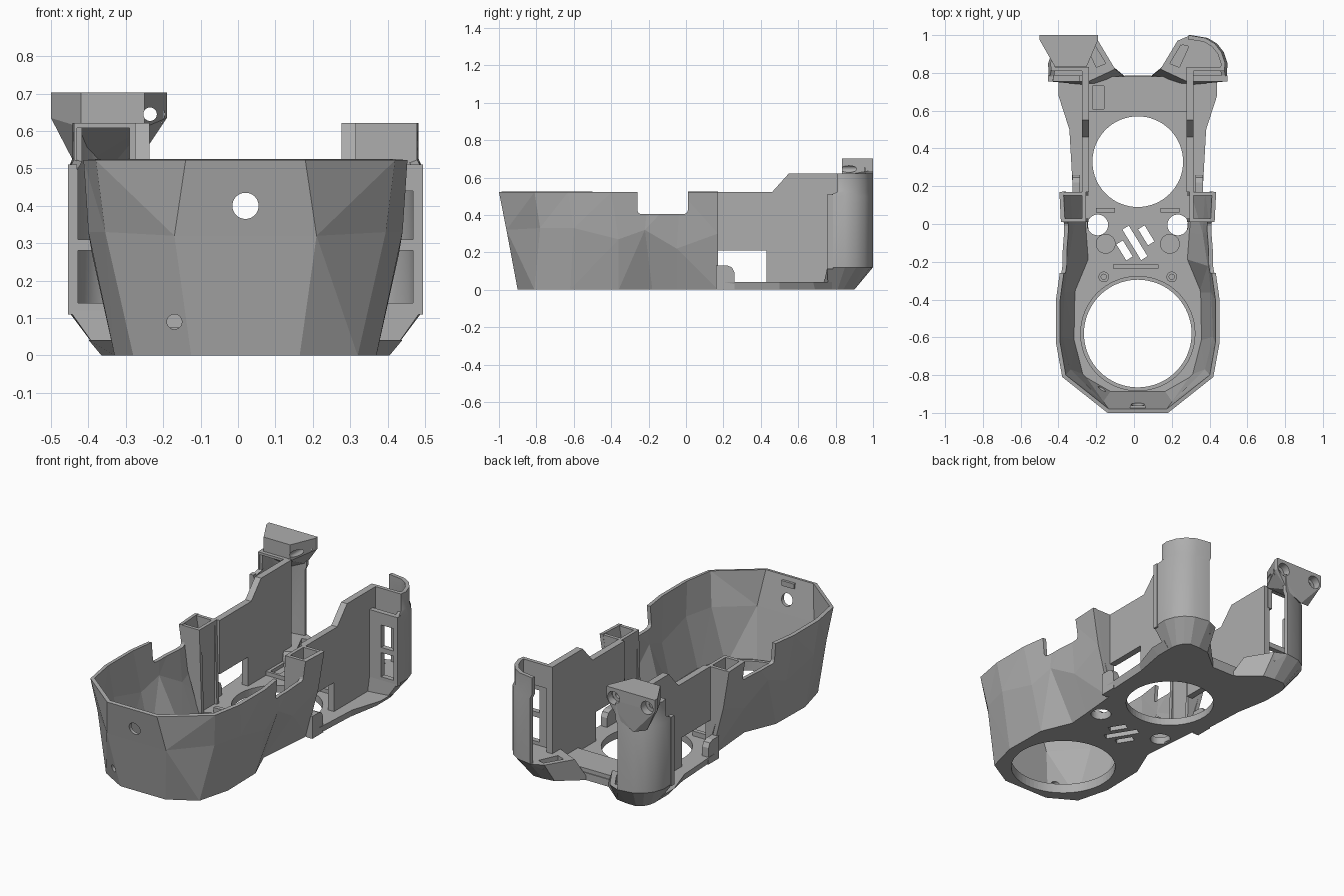
import bpy, bmesh, math
from mathutils import Matrix

if "Cube" in bpy.data.objects:
    bpy.data.objects.remove(bpy.data.objects["Cube"])

CX = 0.02  # symmetry plane of the housing
grey = bpy.data.materials.new("plain grey")
grey.use_nodes = True
GREY = (0.42, 0.42, 0.42, 1)
grey.diffuse_color = GREY
grey.node_tree.nodes["Principled BSDF"].inputs["Base Color"].default_value = GREY


def finish(name, bm):
    bmesh.ops.recalc_face_normals(bm, faces=bm.faces)
    me = bpy.data.meshes.new(name)
    bm.to_mesh(me)
    bm.free()
    ob = bpy.data.objects.new(name, me)
    me.materials.append(grey)
    bpy.context.collection.objects.link(ob)
    return ob


def select(ob):
    bpy.ops.object.select_all(action="DESELECT")
    ob.select_set(True)
    bpy.context.view_layer.objects.active = ob


def apply(ob, kind, **settings):
    mod = ob.modifiers.new(kind.lower(), kind)
    for key, value in settings.items():
        setattr(mod, key, value)
    select(ob)
    bpy.ops.object.modifier_apply(modifier=mod.name)


def smooth(ob, degrees):
    select(ob)
    bpy.ops.object.shade_smooth_by_angle(angle=math.radians(degrees))


def cut(ob, cutters):
    for c in cutters:
        c.hide_render = True
        apply(ob, "BOOLEAN", object=c, operation="DIFFERENCE", solver="EXACT")
        bpy.data.objects.remove(c)


def loft(name, rings, closed=True):
    """Skin rings of 3D points; closed rings get end caps."""
    bm = bmesh.new()
    rows = [[bm.verts.new(p) for p in r] for r in rings]
    n = len(rows[0])
    for a, b in zip(rows, rows[1:]):
        for i in range(n if closed else n - 1):
            j = (i + 1) % n
            bm.faces.new((a[i], a[j], b[j], b[i]))
    if closed:
        bm.faces.new(rows[0])
        bm.faces.new(rows[-1])
    return finish(name, bm)


def box(name, x, y, z):
    corners = [(x[0], y[0]), (x[1], y[0]), (x[1], y[1]), (x[0], y[1])]
    return loft(name, [[(a, b, h) for a, b in corners] for h in z])


def rod(name, x, y, z, r, depth, axis="Z"):
    bm = bmesh.new()
    bmesh.ops.create_cone(bm, cap_ends=True, segments=64, radius1=r, radius2=r, depth=depth)
    if axis == "Y":
        bmesh.ops.rotate(bm, verts=bm.verts, matrix=Matrix.Rotation(-math.pi / 2, 3, "X"))
    bmesh.ops.translate(bm, verts=bm.verts, vec=(x, y, z))
    return finish(name, bm)


def whole(half, heights):
    """Half outline (offset, y) mirrored into a full outline at the given heights."""
    pts = [(d, y, z) for (d, y), z in zip(half, heights)]
    return [(CX + d, y, z) for d, y, z in reversed(pts)] + [(CX - d, y, z) for d, y, z in pts]


# Front bowl: faceted open shell, pinched at the waist below a zigzag crease
low = [(.145, -.9), (.30, -.81), (.35, -.62), (.345, -.36), (.27, -.18), (.28, -.05), (.30, .17)]
mid = [(.19, -.96), (.375, -.78), (.42, -.6), (.41, -.36), (.392, -.22), (.365, -.05), (.378, .17)]
top = [(.16, -1), (.40, -.81), (.433, -.63), (.433, -.40), (.405, -.2), (.405, -.03), (.415, .17)]
crease = [.32, .33, .33, .27, .32, .22, .3]
flat = [0] * 12
bowl = loft("bowl_shell", [whole(low, flat), whole(mid, crease), whole(top, [.522] * 7)], False)
apply(bowl, "TRIANGULATE")
apply(bowl, "SOLIDIFY", thickness=.022, offset=-1)
notch = box("notch_cutter", (-1, 1), (-.26, .01), (.405, .7))
apply(notch, "BEVEL", width=.02, segments=3)
cut(bowl, [notch, rod("cutter", CX, -1, .4, .035, .3, "Y"),
           rod("cutter", -.17, -.9, .09, .02, .16, "Y")])

# Base plate with two large openings, screw holes and diagonal vents
rear_low = [(.335, .2), (.35, .5), (.385, .69), (.385, .78), (.06, .785)]
rear_top = [(.345, .2), (.362, .5), (.42, .68), (.42, .78), (.06, .785)]
base = loft("base_plate", [whole(low + rear_low, flat), whole(low + rear_top, [.042] * 12)])
holes = [rod("cutter", CX, -.58, 0, .285, .4), rod("cutter", CX, .33, 0, .24, .4)]
for s in (-1, 1):
    holes.append(rod("cutter", CX + s * .212, -.005, 0, .055, .4))
for x, y, length in ((-.05, -.14, .1), (.005, -.1, .19), (.065, -.06, .1)):
    vent = box("cutter", (-.02, .02), (-length / 2, length / 2), (-.1, .2))
    vent.data.transform(Matrix.Translation((x, y, 0)) @ Matrix.Rotation(.55, 4, "Z"))
    holes.append(vent)
cut(base, holes)

# Ring around the front opening
ring = rod("front_ring", CX, -.58, .03, .305, .05)
cut(ring, [rod("cutter", CX, -.58, 0, .285, .4)])
smooth(ring, 30)

# Raised floor details between the openings and at the rear
box("floor_bar", (CX - .13, CX + .11), (-.235, -.215), (.03, .07))
rear = box("rear_crossbar", (-.24, .28), (.595, .78), (.03, .065))
cut(rear, [box("cutter", (-.22, -.16), (.61, .73), (.045, .2))])
box("front_rim_tab", (-.02, .06), (-.975, -.96), (.47, .5))

# Arm outlines (offset, y)
arc = [(.47, .755), (.475, .85), (.455, .91), (.42, .955), (.37, .985), (.28, 1)]
cup_top = arc + [(.21, .97), (.12, .82), (.26, .755)]
cup_low = [(.385, .76), (.385, .81), (.38, .84), (.36, .88), (.33, .9), (.27, .9),
           (.2, .89), (.06, .775), (.2, .73)]
wall = [(.17, .21), (.17, .522), (.46, .522), (.55, .622), (.83, .622), (.83, .03),
        (.43, .03), (.43, .21)]
pillar = [(.26, .03), (.275, .522), (.40, .522), (.36, .3), (.275, .03)]
tab = [(.16, 0), (.16, .13), (.22, .13), (.245, .12), (.258, .095), (.26, 0)]

for s, side in ((-1, "right"), (1, "left")):
    def X(d):
        return CX + s * d

    def span(a, b):
        return sorted((X(a), X(b)))

    def ring_at(pts, z):
        return [(X(d), y, z) for d, y in pts]

    # Thin stepped side wall and the rounded locating tab beside it
    loft(side + "_side_wall", [[(X(d), y, z) for y, z in wall] for d in (.257, .295)])
    loft(side + "_tab", [[(X(d), y, z) for y, z in tab] for d in (.305, .345)])

    # Hollow pillar where bowl and wall meet
    box(side + "_pillar_inner", span(.275, .295), (.01, .17), (.03, .522))
    for y in (.01, .15):
        loft(side + "_pillar_panel", [[(X(d), b, z) for d, z in pillar] for b in (y, y + .02)])

    # Small bosses and bar on the floor
    rod(side + "_floor_boss", X(.17), -.105, .045, .052, .02)
    box(side + "_floor_step", span(.12, .22), (.06, .085), (.03, .07))
    boss = rod(side + "_screw_boss", X(.18), -.28, .05, .028, .05)
    cut(boss, [rod("cutter", X(.18), -.28, .08, .014, .06)])

    # Arm foot, widening upward from the base
    foot = loft(side + "_arm_foot", [ring_at(cup_low, 0), ring_at(cup_top, .12)])
    pocket = [(.17, .85), (.23, .95), (.27, .94), (.22, .83)]
    cut(foot, [loft("cutter", [ring_at(pocket, .08), ring_at(pocket, .3)])])

    # Curved outer shell of the arm, narrower behind the flange top
    upper = [(d - .012, max(y, .815)) for d, y in arc]
    shell = loft(side + "_arm_shell", [ring_at(arc, .12), ring_at(arc, .5),
                                       ring_at(upper, .525), ring_at(upper, .622)], False)
    facing = shell.data.polygons[0].normal.x * s
    apply(shell, "SOLIDIFY", thickness=.022, offset=-1 if facing > 0 else 1)
    smooth(shell, 35)

    # Slotted front flange of the arm with a set-back upper part
    windows = ((.14, .28), (.31, .44 if s > 0 else .608))
    flange = box(side + "_arm_flange", span(.28, .474), (.755, .785), (.11, .51))
    collar = box(side + "_arm_collar", span(.28, .458), (.81, .832), (.49, .622))
    for panel in (flange, collar):
        cut(panel, [box("cutter", span(.31 if s < 0 else .37, .45), (.6, .9), z) for z in windows])

# Mounting bracket crowning the right arm
bm = bmesh.new()
rim = [(-.5, 1), (-.19, 1), (-.19, .975), (-.25, .835), (-.42, .835), (-.5, .975)]
for x, y in rim:
    for z in (.635, .703):
        bm.verts.new((x, y, z))
for p in ((-.42, .835, .61), (-.25, .835, .61), (-.43, .97, .5), (-.26, .995, .53), (-.36, .995, .48)):
    bm.verts.new(p)
bmesh.ops.convex_hull(bm, input=bm.verts)
bracket = finish("mount_bracket", bm)
cut(bracket, [rod("cutter", -.235, .9, .645, .018, .5, "Y"),
              rod("cutter", -.45, 1, .645, .018, .1, "Y")]
    + [rod("cutter", x, .99, .645, .038, .07, "Y") for x in (-.235, -.45)])
